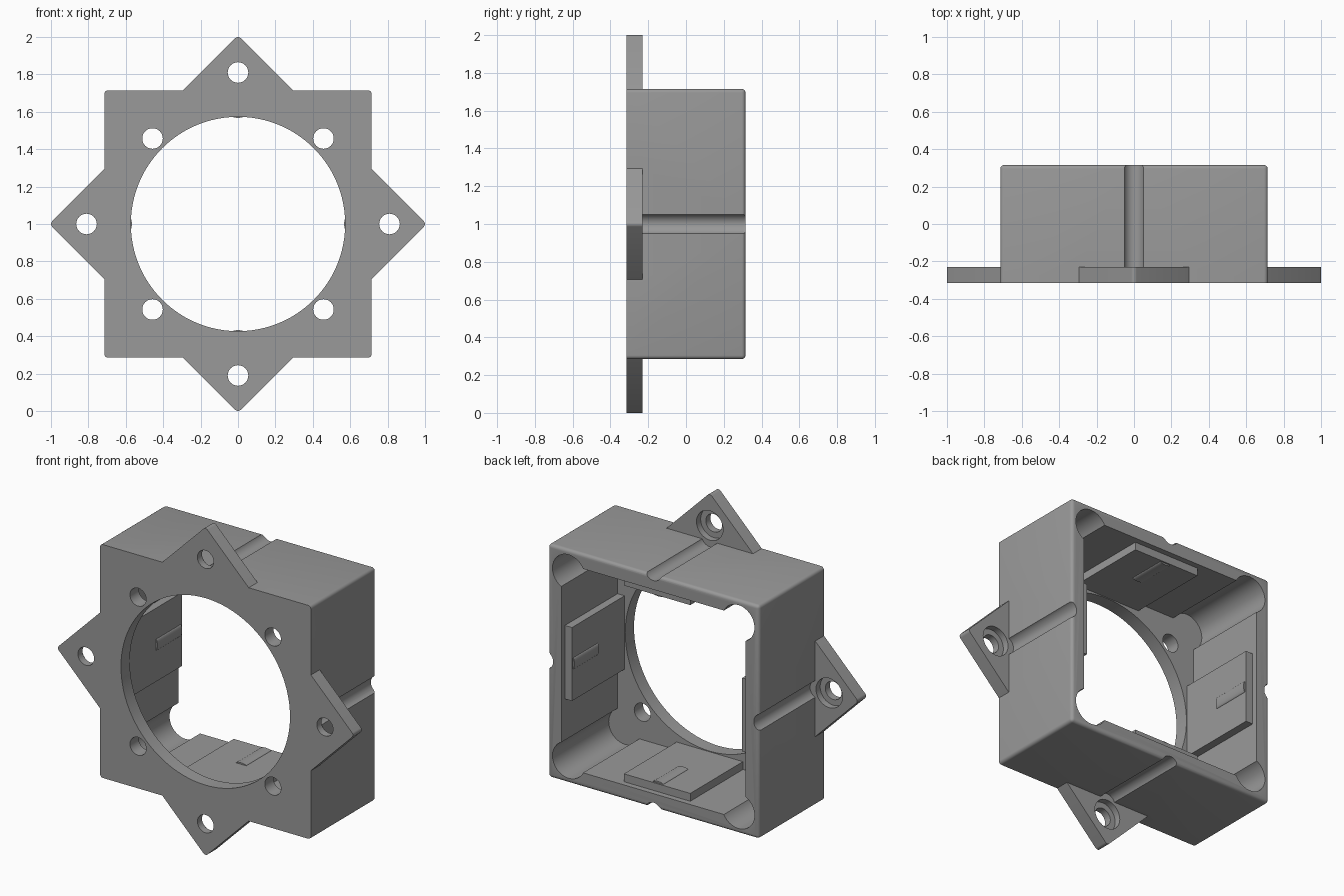
import bpy, bmesh, math
from mathutils import Matrix, Vector

if "Cube" in bpy.data.objects:
    bpy.data.objects.remove(bpy.data.objects["Cube"])

FRONT, PLATE, BACK = -0.315, -0.23, 0.315   # depth levels along y
CZ = 1.0                                    # height of the centre axis

grey = bpy.data.materials.new("mid grey")
grey.diffuse_color = (0.32, 0.32, 0.32, 1)
grey.use_nodes = True
grey.node_tree.nodes["Principled BSDF"].inputs["Base Color"].default_value = grey.diffuse_color


def finish(bm, name):
    bmesh.ops.recalc_face_normals(bm, faces=bm.faces)
    me = bpy.data.meshes.new(name)
    bm.to_mesh(me)
    bm.free()
    me.materials.append(grey)
    ob = bpy.data.objects.new(name, me)
    bpy.context.collection.objects.link(ob)
    return ob


def block(name, x, z, hx, hz, y0, y1, turn=0.0, round_edges=None, r=0.02):
    """Box given by centre, half sizes and depth range, turned about y."""
    bm = bmesh.new()
    bmesh.ops.create_cube(bm, size=2)
    bmesh.ops.scale(bm, verts=bm.verts, vec=(hx, (y1 - y0) / 2, hz))
    if round_edges:
        picked = [e for e in bm.edges if round_edges(e)]
        bmesh.ops.bevel(bm, geom=picked, offset=r, segments=4, profile=0.5, affect='EDGES')
    bm.transform(Matrix.Translation((x, (y0 + y1) / 2, z + CZ)) @ Matrix.Rotation(turn, 4, 'Y'))
    return finish(bm, name)


def rod(name, x, z, r, y0, y1, sides=32, scale=(1, 1), turn=0.0):
    """Cylinder along y; scale flattens its section."""
    bm = bmesh.new()
    bmesh.ops.create_cone(bm, cap_ends=True, segments=sides, radius1=r, radius2=r, depth=y1 - y0)
    bm.transform(Matrix.Rotation(math.pi / 2, 4, 'X'))
    bmesh.ops.scale(bm, verts=bm.verts, vec=(scale[0], 1, scale[1]))
    bm.transform(Matrix.Translation((x, (y0 + y1) / 2, z + CZ)) @ Matrix.Rotation(turn, 4, 'Y'))
    return finish(bm, name)


def combine(target, tool, op):
    mod = target.modifiers.new(op, 'BOOLEAN')
    mod.operation, mod.solver, mod.object = op, 'EXACT', tool
    bpy.context.view_layer.objects.active = target
    bpy.ops.object.modifier_apply(modifier=mod.name)
    bpy.data.objects.remove(tool)


def along_y(e):
    d = e.verts[1].co - e.verts[0].co
    return abs(d.y) > abs(d.x) + abs(d.z)


def body_edges(e):
    return along_y(e) or all(v.co.y > 0 for v in e.verts)


sides = [(1, 0), (-1, 0), (0, 1), (0, -1)]
corners = [(i, j) for i in (1, -1) for j in (1, -1)]

# Box body with rounded sides and back rim
housing = block("fan_housing", 0, 0, 0.715, 0.715, FRONT, BACK, round_edges=body_edges)

# Shallow groove down the middle of each outer side
for sx, sz in sides:
    combine(housing, rod("groove", sx * 0.735, sz * 0.735, 0.055, PLATE, 0.5), 'DIFFERENCE')

# Cavity with round corner reliefs
combine(housing, block("cavity", 0, 0, 0.625, 0.625, PLATE, 0.5), 'DIFFERENCE')
for i, j in corners:
    combine(housing, rod("relief", i * 0.575, j * 0.575, 0.11, PLATE, 0.5), 'DIFFERENCE')

# Raised pad with a small latch bump on each inner wall
for sx, sz in sides:
    hx, hz = (0.03, 0.225) if sx else (0.225, 0.03)
    combine(housing, block("pad", sx * 0.607, sz * 0.607, hx, hz, PLATE - 0.02, 0.28), 'UNION')
    flat = (0.3, 1) if sx else (1, 0.3)
    combine(housing, rod("bump", sx * 0.578, sz * 0.578, 0.035, 0.03, 0.27, scale=flat), 'UNION')

# Diamond flange whose points form the four mounting tabs
h = 1.008 / math.sqrt(2)
flange = block("flange", 0, 0, h, h, FRONT, PLATE, turn=math.pi / 4, round_edges=along_y)
combine(flange, block("flange_core", 0, 0, 0.65, 0.65, -0.5, 0.5), 'DIFFERENCE')
combine(housing, flange, 'UNION')

# Air opening and screw holes
combine(housing, rod("opening", 0, 0, 0.573, -0.5, PLATE + 0.02, sides=96), 'DIFFERENCE')
for i, j in corners:
    combine(housing, rod("corner_hole", i * 0.457, j * 0.457, 0.055, -0.5, -0.1), 'DIFFERENCE')
for sx, sz in sides:
    combine(housing, rod("tab_hole", sx * 0.81, sz * 0.81, 0.055, -0.5, 0), 'DIFFERENCE')
    combine(housing, rod("counterbore", sx * 0.81, sz * 0.81, 0.09, PLATE - 0.04, -0.1), 'DIFFERENCE')

# Smooth the curved faces, keep the corners crisp
bpy.ops.object.select_all(action='DESELECT')
housing.select_set(True)
bpy.context.view_layer.objects.active = housing
bpy.ops.object.shade_smooth_by_angle(angle=math.radians(30))
